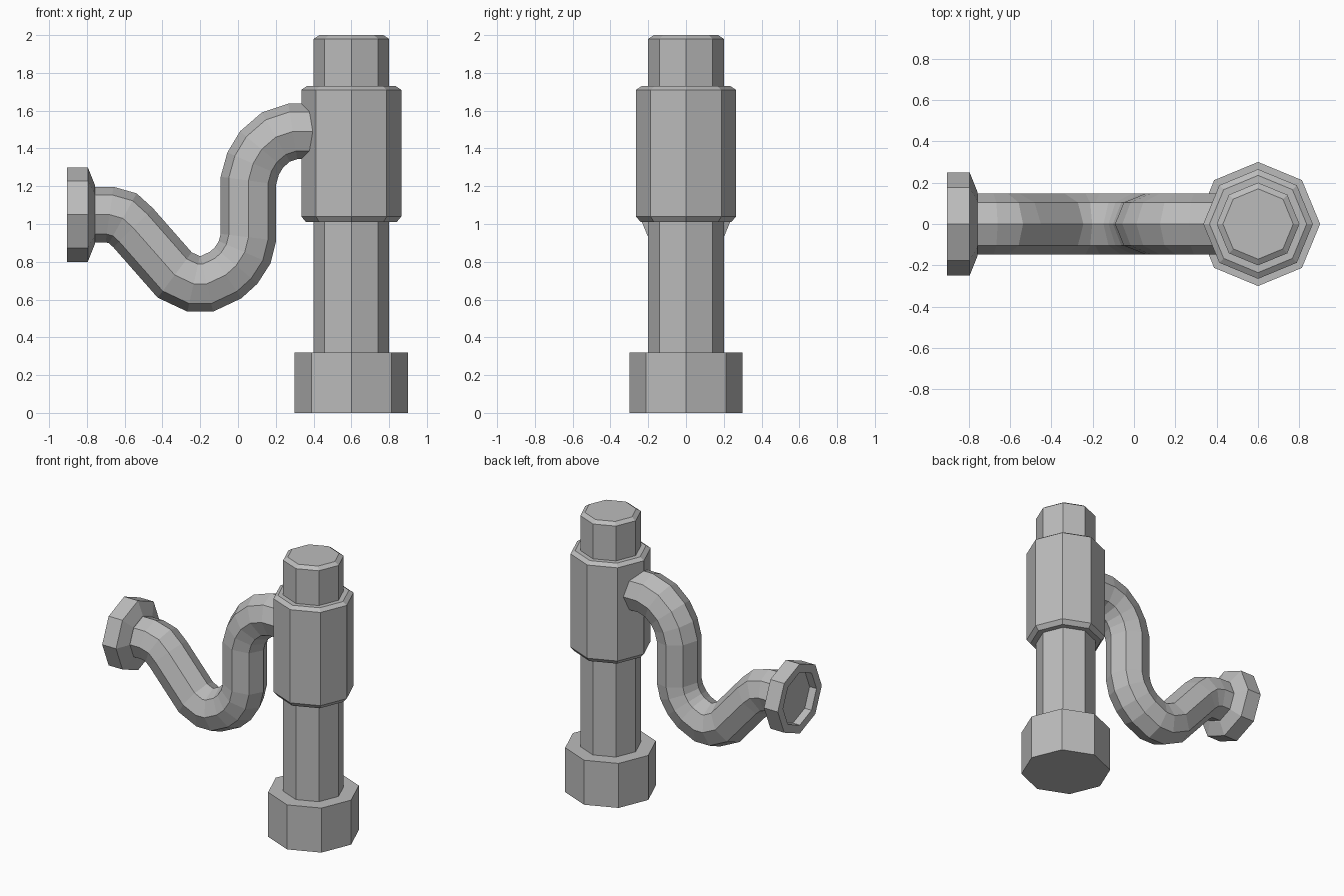
import bpy, bmesh
from math import cos, sin, tau
from mathutils import Vector

if "Cube" in bpy.data.objects:
    bpy.data.objects.remove(bpy.data.objects["Cube"])

SIDES = 8
grey = bpy.data.materials.new("pipe grey")
grey.use_nodes = True
GREY = (0.5, 0.5, 0.5, 1)
grey.diffuse_color = GREY
grey.node_tree.nodes["Principled BSDF"].inputs["Base Color"].default_value = GREY


def loft(name, rings):
    """Skin eight-sided rings given as (centre, u axis, v axis, radius), with capped ends."""
    bm = bmesh.new()
    loops = []
    for centre, u, v, r in rings:
        loops.append([bm.verts.new(centre + u * (r * cos(tau * k / SIDES)) + v * (r * sin(tau * k / SIDES)))
                      for k in range(SIDES)])
    for a, b in zip(loops, loops[1:]):
        for k in range(SIDES):
            n = (k + 1) % SIDES
            bm.faces.new((a[k], a[n], b[n], b[k]))
    bm.faces.new(loops[0][::-1])
    bm.faces.new(loops[-1])
    bmesh.ops.recalc_face_normals(bm, faces=bm.faces)
    mesh = bpy.data.meshes.new(name)
    bm.to_mesh(mesh)
    bm.free()
    mesh.materials.append(grey)
    obj = bpy.data.objects.new(name, mesh)
    bpy.context.scene.collection.objects.link(obj)
    return obj


X, Y, Z = Vector((1, 0, 0)), Vector((0, 1, 0)), Vector((0, 0, 1))


def upright(name, profile):
    """Column part from (radius, height) pairs."""
    return loft(name, [(Vector((0.6, 0, z)), X, Y, r) for r, z in profile])


# Standing column
upright("base_collar", [(0.3, 0), (0.3, 0.32)])
upright("column_shaft", [(0.2, 0.3), (0.2, 1.98), (0.17, 2.0)])
upright("sleeve", [(0.24, 1.01), (0.265, 1.04), (0.265, 1.71), (0.235, 1.73)])

# Wall flange with a recessed open face
flange = [(0.19, -0.85), (0.19, -0.905), (0.25, -0.905), (0.25, -0.795), (0.155, -0.757)]
loft("wall_flange", [(Vector((x, 0, 1.05)), Y, Z, r) for r, x in flange])

# Curved trap pipe, swept with mitred joints
path = [(-0.8, 1.05), (-0.68, 1.05), (-0.61, 1.03), (-0.555, 0.98), (-0.335, 0.73),
        (-0.235, 0.683), (-0.165, 0.683), (-0.065, 0.73), (-0.01, 0.78), (0.035, 0.85),
        (0.055, 0.93), (0.055, 1.23), (0.08, 1.32), (0.125, 1.395), (0.2, 1.46),
        (0.29, 1.49), (0.5, 1.49)]
points = [Vector((x, 0, z)) for x, z in path]
rings = []
for i, p in enumerate(points):
    before = (p - points[max(i - 1, 0)]).normalized()
    after = (points[min(i + 1, len(points) - 1)] - p).normalized()
    tangent = (before + after).normalized()
    side = Vector((-tangent.z, 0, tangent.x))
    stretch = 1 / max(tangent.dot(after), tangent.dot(before))
    rings.append((p, Y, side * stretch, 0.147))
loft("trap_pipe", rings)
